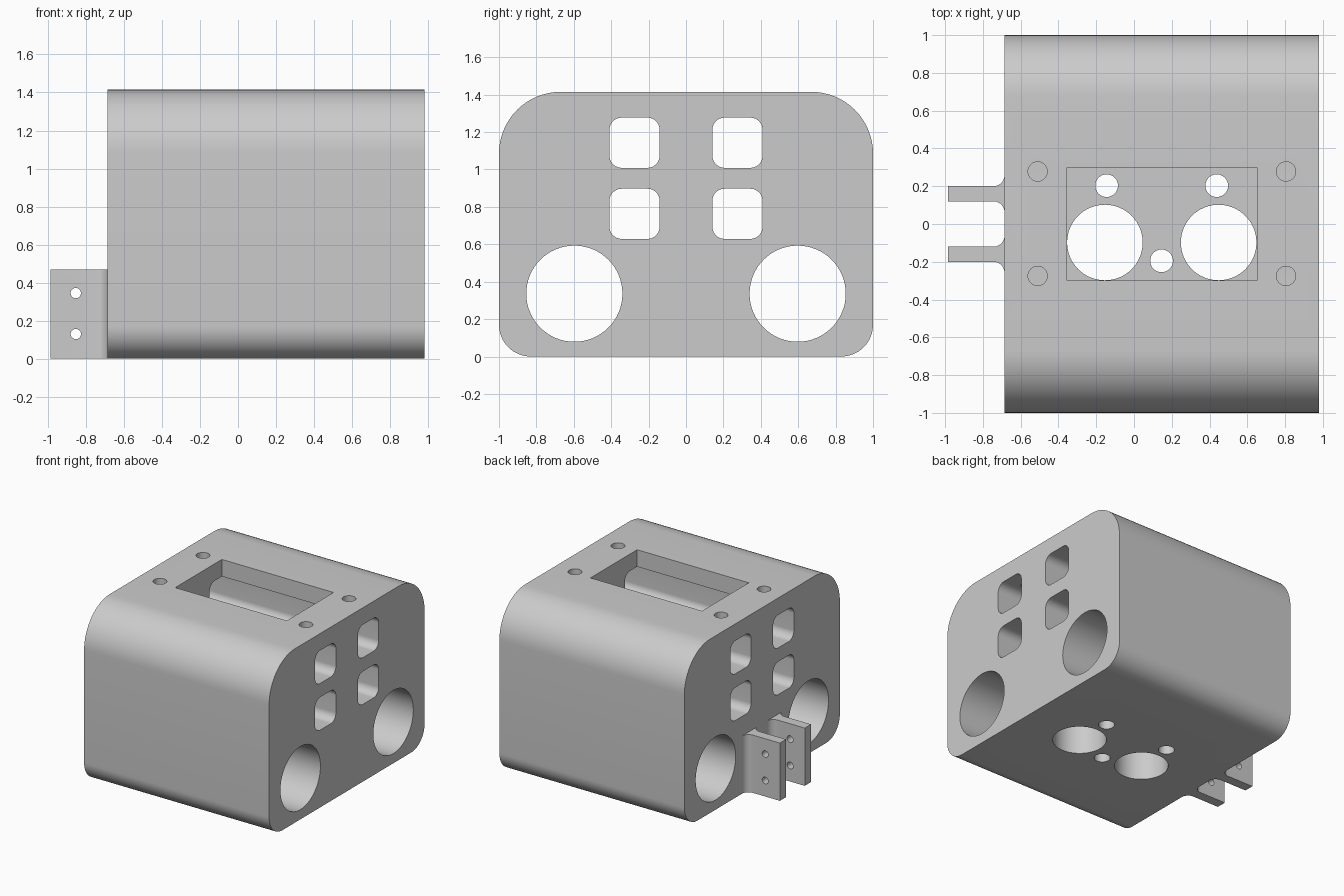
import bpy, bmesh, math
from mathutils import Vector

cube = bpy.data.objects.get("Cube")
if cube:
    bpy.data.objects.remove(cube, do_unlink=True)

grey = bpy.data.materials.new("plain grey")
grey.use_nodes = True
colour = (0.6, 0.6, 0.6, 1)
grey.diffuse_color = colour
grey.node_tree.nodes["Principled BSDF"].inputs["Base Color"].default_value = colour


def arc(cx, cy, r, start, end, steps=16):
    """Points on an arc, angles in degrees."""
    angles = [math.radians(start + (end - start) * i / steps) for i in range(steps + 1)]
    return [(cx + r * math.cos(a), cy + r * math.sin(a)) for a in angles]


def circle(cx, cy, r):
    return arc(cx, cy, r, 0, 360, 64)[:-1]


def rounded_rect(u0, u1, v0, v1, low, high):
    """Rectangle with one radius for the lower and one for the upper corners."""
    return (arc(u1 - low, v0 + low, low, -90, 0) + arc(u1 - high, v1 - high, high, 0, 90)
            + arc(u0 + high, v1 - high, high, 90, 180) + arc(u0 + low, v0 + low, low, 180, 270))


def prism(name, profile, axis, start, end):
    """Extrude a 2D profile along an axis."""
    place = {"x": lambda u, v, w: (w, u, v),
             "y": lambda u, v, w: (u, w, v),
             "z": lambda u, v, w: (u, v, w)}[axis]
    bm = bmesh.new()
    face = bm.faces.new([bm.verts.new(place(u, v, start)) for u, v in profile])
    new = bmesh.ops.extrude_face_region(bm, geom=[face])["geom"]
    shift = Vector(place(0, 0, end - start))
    bmesh.ops.translate(bm, vec=shift, verts=[g for g in new if isinstance(g, bmesh.types.BMVert)])
    bmesh.ops.recalc_face_normals(bm, faces=bm.faces)
    mesh = bpy.data.meshes.new(name)
    bm.to_mesh(mesh)
    bm.free()
    mesh.materials.append(grey)
    obj = bpy.data.objects.new(name, mesh)
    bpy.context.collection.objects.link(obj)
    return obj


def cut(target, profile, axis, start, end):
    """Subtract a prism, then discard the cutter."""
    cutter = prism("cutter", profile, axis, start, end)
    cutter.hide_render = True
    mod = target.modifiers.new("cut", "BOOLEAN")
    mod.operation, mod.solver, mod.object = "DIFFERENCE", "EXACT", cutter
    bpy.context.view_layer.objects.active = target
    bpy.ops.object.modifier_apply(modifier=mod.name)
    bpy.data.objects.remove(cutter, do_unlink=True)


# Main block
LEFT, RIGHT, TOP = -0.685, 0.98, 1.415
body = prism("carriage_body", rounded_rect(-1, 1, 0, TOP, 0.17, 0.33), "x", LEFT, RIGHT)

# Bearing bores and square air ducts running the full length
for side in (-1, 1):
    cut(body, circle(side * 0.597, 0.336, 0.257), "x", -1, 1.2)
    y = side * 0.275
    for z in (0.763, 1.143):
        duct = rounded_rect(y - 0.134, y + 0.134, z - 0.134, z + 0.134, 0.065, 0.065)
        cut(body, duct, "x", -1, 1.2)

# Deep pocket from the top
FLOOR = 0.45
cut(body, [(-0.355, -0.3), (0.65, -0.3), (0.65, 0.3), (-0.355, 0.3)], "z", FLOOR, 1.6)

# Holes through the pocket floor
for x, y, r in ((-0.154, -0.098, 0.2), (0.448, -0.098, 0.2),
                (-0.145, 0.203, 0.06), (0.438, 0.203, 0.06), (0.146, -0.195, 0.06)):
    cut(body, circle(x, y, r), "z", -0.1, FLOOR + 0.1)

# Screw holes in the top
for x in (-0.51, 0.805):
    for y in (-0.275, 0.278):
        cut(body, circle(x, y, 0.051), "z", 1.15, 1.6)

# Pair of drilled lugs with filleted roots
F = 0.06
parts = [body]
for name, side in (("front_lug", -1), ("rear_lug", 1)):
    near, far = 0.12, 0.2
    outline = ([(LEFT + 0.01, near - F), (LEFT + 0.01, far + F)]
               + arc(LEFT - F, far + F, F, 0, -90)
               + [(-0.985, far), (-0.985, near)]
               + arc(LEFT - F, near - F, F, 90, 0))
    lug = prism(name, [(x, side * y) for x, y in outline], "z", 0, 0.47)
    for z in (0.13, 0.345):
        cut(lug, circle(-0.853, z, 0.027), "y", -0.5, 0.5)
    parts.append(lug)

# Smooth shading with sharp edges kept
bpy.ops.object.select_all(action="DESELECT")
for obj in parts:
    obj.select_set(True)
bpy.context.view_layer.objects.active = body
bpy.ops.object.shade_smooth_by_angle(angle=math.radians(30))
